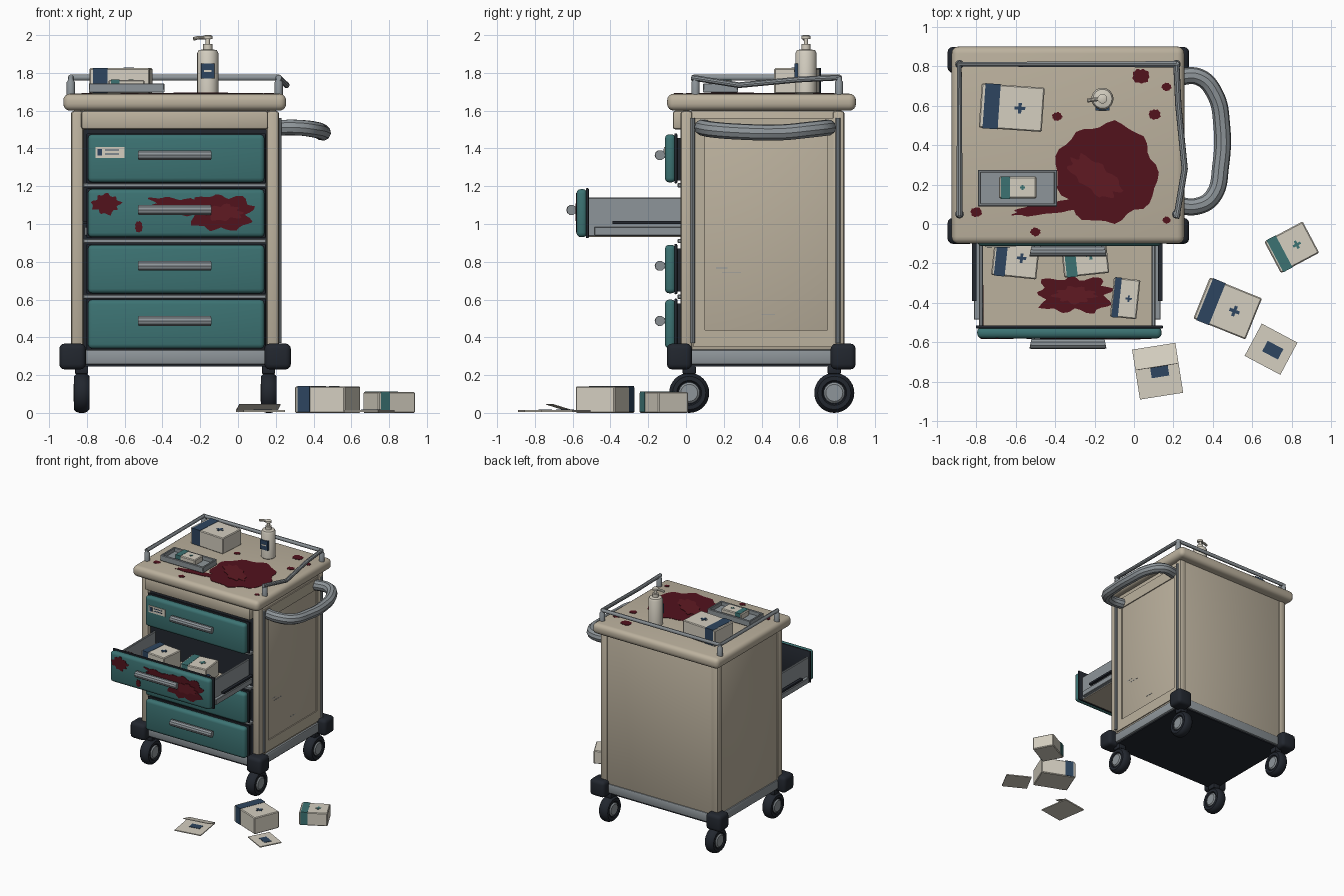
import bpy, bmesh, math, random
from mathutils import Matrix, Vector

if "Cube" in bpy.data.objects:
    bpy.data.objects.remove(bpy.data.objects["Cube"])
random.seed(4)
R = math.radians

def material(name, r, g, b):
    m = bpy.data.materials.new(name)
    m.diffuse_color = (r, g, b, 1)
    m.use_nodes = True
    m.node_tree.nodes["Principled BSDF"].inputs["Base Color"].default_value = m.diffuse_color
    return m

BEIGE = material("beige", .50, .44, .34)
TEAL = material("teal", .045, .17, .17)
DARK = material("dark_rubber", .016, .02, .028)
GREY = material("steel", .27, .30, .32)
RED = material("stain", .085, .006, .012)
RED2 = material("stain_light", .115, .01, .016)
WHITE = material("carton", .66, .62, .53)
NAVY = material("navy", .027, .06, .115)

def smooth(ob):
    bpy.ops.object.select_all(action='DESELECT')
    ob.select_set(True)
    bpy.context.view_layer.objects.active = ob
    bpy.ops.object.shade_smooth_by_angle(angle=R(35))

def finish(bm, name, mat, M=Matrix()):
    bmesh.ops.recalc_face_normals(bm, faces=bm.faces)
    me = bpy.data.meshes.new(name)
    bm.to_mesh(me)
    bm.free()
    ob = bpy.data.objects.new(name, me)
    bpy.context.collection.objects.link(ob)
    ob.matrix_world = M
    me.materials.append(mat)
    smooth(ob)
    return ob

def box(name, lo, hi, mat, bevel=0, seg=2, M=Matrix()):
    lo, hi = Vector(lo), Vector(hi)
    bm = bmesh.new()
    bmesh.ops.create_cube(bm, size=1)
    bmesh.ops.scale(bm, vec=hi - lo, verts=bm.verts)
    bmesh.ops.translate(bm, vec=(lo + hi) / 2, verts=bm.verts)
    if bevel:
        bmesh.ops.bevel(bm, geom=bm.edges[:], offset=bevel, segments=seg, profile=.5, affect='EDGES')
    return finish(bm, name, mat, M)

def lathe(name, profile, mat, M=Matrix(), steps=24):
    bm = bmesh.new()
    vs = [bm.verts.new((r, 0, z)) for r, z in profile]
    es = [bm.edges.new(p) for p in zip(vs, vs[1:])]
    bmesh.ops.spin(bm, geom=vs + es, cent=(0, 0, 0), axis=(0, 0, 1), angle=2 * math.pi, steps=steps)
    bmesh.ops.remove_doubles(bm, verts=bm.verts, dist=1e-5)
    return finish(bm, name, mat, M)

def tube(name, pts, r, mat, curved=False):
    cu = bpy.data.curves.new(name, 'CURVE')
    cu.dimensions, cu.bevel_depth, cu.bevel_resolution, cu.use_fill_caps = '3D', r, 3, True
    if curved:
        sp = cu.splines.new('BEZIER')
        sp.bezier_points.add(len(pts) - 1)
        for b, p in zip(sp.bezier_points, pts):
            b.co, b.handle_left_type, b.handle_right_type = p, 'AUTO', 'AUTO'
    else:
        sp = cu.splines.new('POLY')
        sp.points.add(len(pts) - 1)
        for b, p in zip(sp.points, pts):
            b.co = (*p, 1)
    ob = bpy.data.objects.new(name, cu)
    bpy.context.collection.objects.link(ob)
    cu.materials.append(mat)
    bpy.ops.object.select_all(action='DESELECT')
    ob.select_set(True)
    bpy.context.view_layer.objects.active = ob
    bpy.ops.object.convert(target='MESH')
    smooth(bpy.context.view_layer.objects.active)

FRONT = Matrix.Rotation(R(90), 4, 'X')
SIDE = Matrix.Rotation(R(90), 4, 'Z') @ FRONT

def stain(name, loc, rx, ry, amp=.07, face=Matrix(), mat=RED, turn=0, h=.004):
    n = 40
    bm = bmesh.new()
    ph = random.random() * 6
    vs = []
    for i in range(n):
        a = 2 * math.pi * i / n
        k = 1 + amp * (.7 * math.sin(9 * a + ph) + .5 * math.sin(4 * a + 2 * ph) + random.uniform(-.3, .3))
        vs.append(bm.verts.new((rx * k * math.cos(a), ry * k * math.sin(a), 0)))
    f = bm.faces.new(vs)
    ext = bmesh.ops.extrude_face_region(bm, geom=[f])
    bmesh.ops.translate(bm, vec=(0, 0, h), verts=[v for v in ext['geom'] if isinstance(v, bmesh.types.BMVert)])
    finish(bm, name, mat, Matrix.Translation(loc) @ face @ Matrix.Rotation(R(turn), 4, 'Z'))

def carton(name, x, y, z, w, d, h, rot, mat):
    M = Matrix.Translation((x, y, z)) @ Matrix.Rotation(R(rot), 4, 'Z')
    box(name, (-w/2, -d/2, 0), (w/2, d/2, h), WHITE, .006, 1, M)
    box(name + "_band", (-w*.44, -d/2 - .002, .004), (-w*.2, d/2 + .002, h + .002), mat, 0, 1, M)
    c, s = w * .13, min(w, d) * .12
    box(name + "_cross_a", (c - s, -s*.3, h - .002), (c + s, s*.3, h + .003), mat, 0, 1, M)
    box(name + "_cross_b", (c - s*.3, -s, h - .002), (c + s*.3, s, h + .003), mat, 0, 1, M)

# cabinet shell
box("cabinet_body", (-.872, .02, .33), (.205, .83, 1.6), BEIGE, .01)
box("drawer_recess", (-.83, -.005, .335), (.16, .022, 1.5), DARK)
box("header_panel", (-.83, -.07, 1.5), (.16, .02, 1.6), BEIGE, .015)
for x in (-.885, .15):
    for y in (-.03, .775):
        box("corner_post", (x, y, .3), (x + .068, y + .065, 1.6), BEIGE, .018)
box("base_frame", (-.88, -.045, .255), (.218, .835, .335), GREY, .012)
box("underside", (-.86, -.03, .245), (.2, .82, .26), DARK)
box("worktop", (-.925, -.1, 1.6), (.255, .9, 1.69), BEIGE, .036, 4)

# right side frame, trims and scratches
for lo, hi in (((.04, .35), (.1, 1.56)), ((.75, .35), (.79, 1.56)), ((.1, 1.47), (.75, 1.56)), ((.1, .35), (.75, .44))):
    box("side_panel_frame", (.2, *lo), (.213, *hi), BEIGE)
for y in (.035, .805):
    tube("side_trim", [(.217, y, .37), (.217, y, 1.56)], .013, GREY)
for y, z, l in ((.16, .765, .06), (.19, .74, .1), (.4, .52, .07)):
    box("scratch", (.203, y, z), (.2065, y + l, z + .004), GREY)

# bumpers and casters
ROTX = Matrix.Rotation(R(90), 4, 'Y')
for sx in (-1, 1):
    for yb, yw in ((-.035, .017), (.832, .785)):
        xb, xw = -.333 + sx * .543, -.333 + sx * .495
        box("corner_bumper", (xb - .07, yb - .066, .23), (xb + .07, yb + .066, .367), DARK, .028, 3)
        M = Matrix.Translation((xw, yw, .106)) @ ROTX
        lathe("wheel_tyre", [(0, -.034), (.06, -.034), (.066, -.041), (.088, -.041), (.101, -.028), (.106, -.012),
              (.106, .012), (.101, .028), (.088, .041), (.066, .041), (.06, .034), (0, .034)], DARK, M, 32)
        lathe("wheel_hub", [(0, -.043), (.045, -.043), (.055, -.035), (.055, .035), (.045, .043), (0, .043)], GREY, M)
        box("caster_fork", (xw - .035, yw - .035, .205), (xw + .035, yw + .035, .25), DARK, .008)

# drawers
for i, (z0, z1) in enumerate(((1.22, 1.475), (.93, 1.185), (.633, .89), (.34, .6))):
    y = -.58 if i == 1 else -.112
    zc = (z0 + z1) / 2 + .017
    box("drawer_gasket", (-.802, y + .05, z0 - .005), (.147, y + .066, z1 + .005), DARK, .006)
    box("drawer_front", (-.795, y, z0), (.14, y + .058, z1), TEAL, .024, 3)
    tube("drawer_handle", [(-.525, y - .025, zc), (-.515, y - .027, zc), (-.155, y - .027, zc), (-.145, y - .025, zc)], .027, GREY)
    for x in (-.49, -.18):
        box("handle_mount", (x - .015, y - .02, zc - .015), (x + .015, y + .01, zc + .015), GREY)
    if i != 1:
        box("drawer_box", (-.78, y + .06, z0 + .01), (.125, .01, z1 - .02), DARK)
for z in (1.205, .91, .615):
    box("shelf_divider", (-.82, -.045, z - .011), (.15, .02, z + .011), GREY, .004, 1)
box("drawer_label", (-.755, -.117, 1.35), (-.6, -.108, 1.408), WHITE)
box("drawer_label_mark", (-.745, -.119, 1.362), (-.72, -.112, 1.398), NAVY)
for z in (1.388, 1.368):
    box("drawer_label_line", (-.705, -.119, z), (-.63, -.112, z + .006), NAVY)

# open drawer tray and slides
box("tray_floor", (-.78, -.53, .93), (.105, .02, .95), BEIGE)
for x, s in ((-.785, -1), (.09, 1)):
    box("tray_wall", (x, -.53, .935), (x + .018, .02, 1.14), GREY, .004, 1)
    c = x + .009 + s * .022
    box("slide_rail", (c - .014, -.485, .94), (c + .014, .02, .985), GREY, .003, 1)
    box("slide_channel", (c - .012 + s * .012, -.39, 1.0), (c + .012 + s * .012, .02, 1.016), DARK)
carton("drawer_carton_left", -.6, -.17, .95, .23, .2, .14, -6, NAVY)
carton("drawer_carton_middle", -.25, -.16, .95, .23, .2, .13, 6, TEAL)
carton("drawer_carton_right", -.045, -.377, .95, .135, .2, .11, -6, NAVY)

# side push handle
tube("push_handle", [(.2, .1, 1.51), (.32, .09, 1.51), (.4, .14, 1.5), (.44, .3, 1.488), (.445, .5, 1.485),
     (.41, .66, 1.5), (.33, .745, 1.51), (.2, .74, 1.51)], .043, GREY, True)

# guard rail
tube("guard_rail", [(-.885, .04, 1.775), (-.885, .81, 1.775), (.215, .81, 1.775)], .016, GREY)
tube("bent_guard_rail", [(.215, .81, 1.775), (.225, .6, 1.765), (.257, .28, 1.735), (.215, .03, 1.775)], .016, GREY)
for x, y in ((-.885, .05), (-.885, .81), (.215, .81), (.215, .05)):
    lathe("rail_post", [(0, 1.68), (.022, 1.68), (.022, 1.75), (.016, 1.76), (.016, 1.78), (0, 1.785)], GREY,
          Matrix.Translation((x, y, 0)), 16)

# pump bottle
M = Matrix.Translation((-.16, .635, 1.69))
lathe("pump_bottle", [(0, 0), (.05, 0), (.056, .006), (.056, .215), (.048, .23), (.024, .235), (.024, .262), (0, .262)], WHITE, M)
lathe("pump_stem", [(0, .26), (.011, .26), (.011, .29), (.024, .29), (.024, .306), (.014, .31), (0, .31)], WHITE, M)
tube("pump_nozzle", [(-.145, .637, 1.987), (-.21, .63, 1.987), (-.236, .626, 1.98)], .01, WHITE)
box("bottle_label", (-.195, .575, 1.77), (-.125, .6, 1.85), NAVY)
box("bottle_label_line", (-.18, .573, 1.805), (-.14, .58, 1.815), WHITE)

# worktop carton and instrument tray
carton("worktop_carton", -.62, .59, 1.69, .32, .225, .135, -4, NAVY)
box("instrument_tray_floor", (-.79, .09, 1.7), (-.39, .275, 1.712), GREY)
for lo, hi in (((-.79, .09), (-.39, .105)), ((-.79, .26), (-.39, .275)), ((-.79, .09), (-.775, .275)), ((-.405, .09), (-.39, .275))):
    box("instrument_tray_rim", (*lo, 1.695), (*hi, 1.745), GREY, .004, 1)
carton("tray_carton", -.59, .185, 1.712, .19, .11, .05, 0, TEAL)

# spilled stains
stain("worktop_stain", (-.14, .26, 1.689), .255, .25)
stain("worktop_stain_tail", (-.4, .085, 1.689), .22, .03, .1, turn=8)
stain("worktop_stain_core", (-.2, .24, 1.692), .15, .07, .15, mat=RED2, turn=-35)
for x, y, r in ((.035, .75, .043), (.165, .695, .024), (.105, .555, .03), (-.39, .545, .025), (-.8, .06, .028), (-.5, -.04, .025), (.165, .02, .02)):
    stain("worktop_drop", (x, y, 1.689), r, r * .85, .1)
stain("tray_stain", (-.3, -.36, .949), .185, .09, .2)
stain("tray_stain_core", (-.3, -.36, .952), .1, .04, .2, mat=RED2)
stain("tray_wall_stain", (-.768, -.42, 1.07), .09, .05, .2, SIDE)
stain("drawer_stain", (-.09, -.579, 1.06), .165, .095, .16, FRONT)
stain("drawer_stain_tail", (-.29, -.579, 1.09), .17, .045, .2, FRONT, turn=-8)
stain("drawer_stain_core", (-.08, -.582, 1.06), .1, .04, .2, FRONT, RED2)
stain("drawer_stain_left", (-.7, -.579, 1.105), .07, .052, .2, FRONT)
stain("drawer_stain_drop", (-.525, -.579, .985), .02, .03, .1, FRONT)

# fallen cartons and packets
carton("floor_carton_large", .475, -.428, 0, .285, .225, .14, -22, NAVY)
carton("floor_carton_small", .8, -.118, 0, .22, .18, .11, 28, TEAL)
for x, y, w, d, rot, flap in ((.12, -.747, .222, .255, 9, True), (.695, -.635, .205, .185, -28, False)):
    M = Matrix.Translation((x, y, .006)) @ Matrix.Rotation(R(rot), 4, 'Z')
    box("floor_packet", (-w/2, -d/2, 0), (w/2, d/2, .008), WHITE, 0, 1, M)
    box("packet_mark", (-.035, -.03, .006), (.055, .03, .011), NAVY, 0, 1, M)
    if flap:
        F = M @ Matrix.Translation((0, d/2, .006)) @ Matrix.Rotation(R(17), 4, 'X')
        box("packet_flap", (-w/2, -.11, 0), (w/2, 0, .004), WHITE, 0, 1, M @ Matrix.Translation((0, d/2, .006)) @ Matrix.Rotation(R(-17), 4, 'X'))
